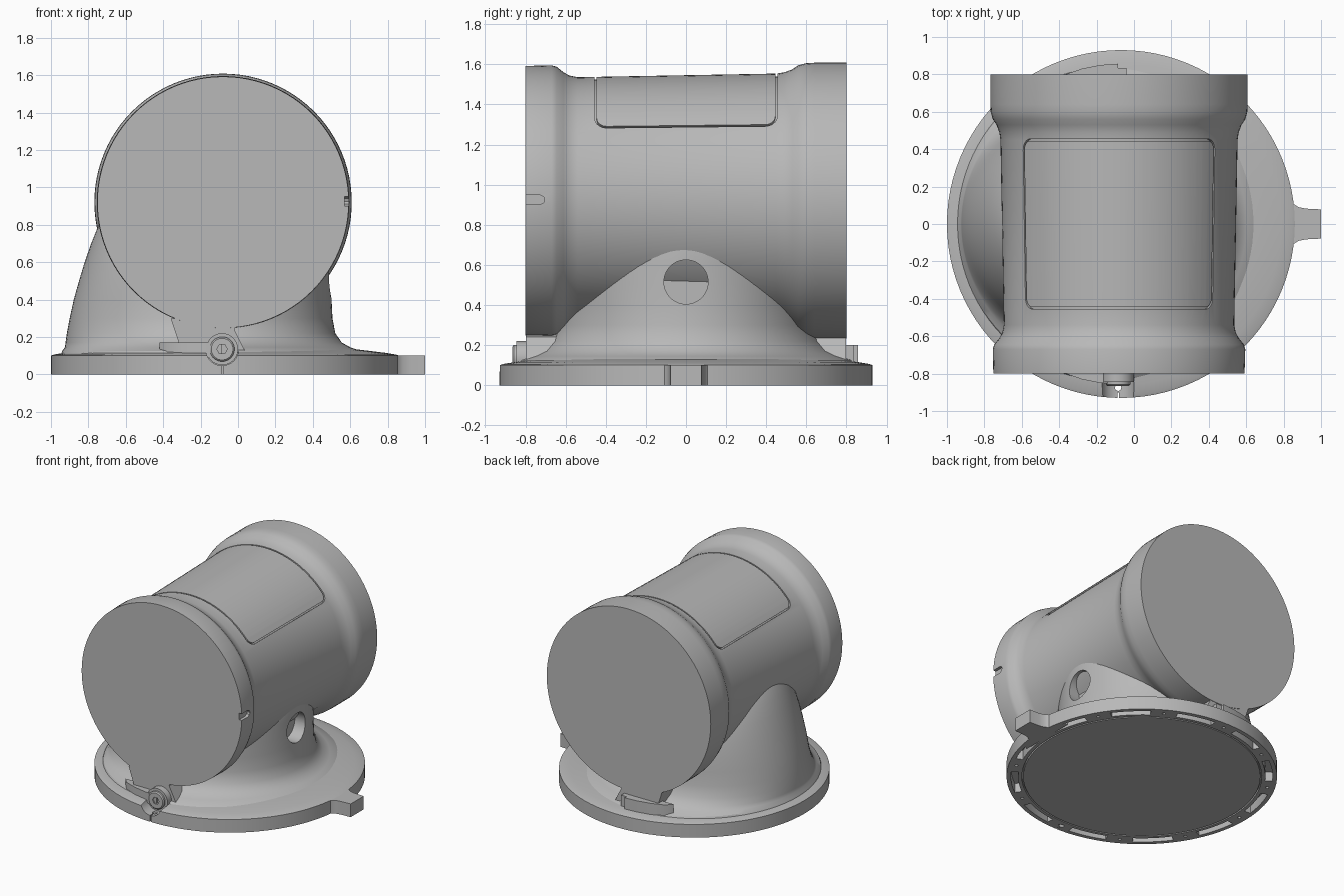
import bpy, bmesh
from math import sin, cos, pi, radians, sqrt

cube = bpy.data.objects.get("Cube")
if cube:
    bpy.data.objects.remove(cube)

grey = bpy.data.materials.new("cast grey")
grey.use_nodes = True
COLOUR = (0.48, 0.48, 0.48, 1)
grey.diffuse_color = COLOUR
grey.node_tree.nodes["Principled BSDF"].inputs["Base Color"].default_value = COLOUR

CX, CZ = -0.08, 0.92      # barrel axis
BX = -0.07                # base centre
parts = []


def loft(name, rings, wrap=False, cutter=False):
    """Skin a list of equal rings; cap the ends, or join last to first."""
    bm = bmesh.new()
    loops = [[bm.verts.new(p) for p in ring] for ring in rings]
    n = len(loops[0])
    for a, b in zip(loops, loops[1:] + (loops[:1] if wrap else [])):
        for i in range(n):
            j = (i + 1) % n
            bm.faces.new((a[i], a[j], b[j], b[i]))
    if not wrap:
        bm.faces.new(loops[0])
        bm.faces.new(loops[-1])
    bmesh.ops.recalc_face_normals(bm, faces=bm.faces)
    mesh = bpy.data.meshes.new(name)
    bm.to_mesh(mesh)
    bm.free()
    mesh.materials.append(grey)
    ob = bpy.data.objects.new(name, mesh)
    bpy.context.collection.objects.link(ob)
    ob.hide_render = cutter
    if not cutter:
        parts.append(ob)
    return ob


def circle(r, axis, pos, c, n=96):
    """Ring of radius r at pos along an axis; c is the centre in the other two."""
    pts = []
    for i in range(n):
        u, v = c[0] + r * cos(2 * pi * i / n), c[1] + r * sin(2 * pi * i / n)
        pts.append({"x": (pos, u, v), "y": (u, pos, v), "z": (u, v, pos)}[axis])
    return pts


def rod(name, r, axis, a, b, c, n=48, cutter=False):
    return loft(name, [circle(r, axis, p, c, n) for p in (a, b)], cutter=cutter)


def prism(name, outline, axis, a, b, cutter=False):
    put = {"x": lambda u, v, w: (w, u, v), "y": lambda u, v, w: (u, w, v),
           "z": lambda u, v, w: (u, v, w)}[axis]
    return loft(name, [[put(u, v, w) for u, v in outline] for w in (a, b)], cutter=cutter)


def cut(ob, *cutters):
    for c in cutters:
        mod = ob.modifiers.new("cut", "BOOLEAN")
        mod.operation = "DIFFERENCE"
        mod.solver = "EXACT"
        mod.object = c
        bpy.context.view_layer.objects.active = ob
        bpy.ops.object.modifier_apply(modifier=mod.name)
        bpy.data.objects.remove(c)


def rounded_rect(a, b, r, steps=24):
    """Rounded rectangle with subdivided sides."""
    arc = []
    for k, (sx, sy) in enumerate([(1, 1), (-1, 1), (-1, -1), (1, -1)]):
        for i in range(9):
            t = pi / 2 * (k + i / 8)
            arc.append((sx * (a - r) + r * cos(t), sy * (b - r) + r * sin(t)))
    pts = []
    for i, p in enumerate(arc):
        q = arc[(i + 1) % len(arc)]
        m = steps if i % 9 == 8 else 1
        pts += [(p[0] + (q[0] - p[0]) * k / m, p[1] + (q[1] - p[1]) * k / m) for k in range(m)]
    return pts


# Barrel with a collar at each end
profile = [(-.8, .672), (-.67, .675), (-.645, .668), (-.61, .64), (-.58, .624), (-.54, .616),
           (.45, .634), (.49, .64), (.53, .655), (.56, .675), (.6, .686), (.64, .688), (.8, .688)]
barrel = loft("barrel", [circle(r, "y", y, (CX, CZ), 96) for y, r in profile])


def on_barrel(s, y, lift):
    r = .6256 + .018 * y
    return (CX + (r + lift) * sin(s / .62), y, CZ + (r + lift) * cos(s / .62))


# Panel seam wrapped over the top of the barrel
outer = rounded_rect(.585, .455, .06)
inner = rounded_rect(.575, .445, .05)
seam = loft("seam_cutter", [[on_barrel(*o, -.014), on_barrel(*o, .02),
                             on_barrel(*i, .02), on_barrel(*i, -.014)]
                            for o, i in zip(outer, inner)], wrap=True, cutter=True)
# Index slot in the front collar, on the model's left
slot_outline = [(-.85, .9), (-.73, .9), (-.71, .91), (-.705, .925), (-.71, .94), (-.73, .95), (-.85, .95)]
slot = prism("slot_cutter", slot_outline, "x", .57, .7, cutter=True)
cut(barrel, seam, slot)

# Neck blending the base into the barrel: height, x limits, half depth
sections = [(.09, -.95, .70, .86), (.125, -.94, .66, .83), (.145, -.925, .60, .77),
            (.17, -.922, .555, .72), (.22, -.915, .52, .675), (.3, -.9, .505, .65),
            (.4, -.878, .5, .645), (.5, -.85, .497, .64), (.6, -.82, .496, .63),
            (.7, -.785, .495, .61), (.8, -.745, .48, .57), (.9, -.69, .45, .5), (1, -.6, .4, .42)]
neck = loft("neck", [[((a + b) / 2 + (b - a) / 2 * cos(2 * pi * i / 96),
                       d * sin(2 * pi * i / 96), z) for i in range(96)]
                     for z, a, b, d in sections])
cut(neck, rod("port_cutter", .11, "x", .4, .7, (0, .515), cutter=True))

# Base plate
base = loft("base_plate", [circle(r, "z", z, (BX, 0)) for r, z in
                           [(.93, 0), (.93, .1), (.915, .106), (.86, .115), (.72, .132)]])
# Groove around the underside
cut(base, loft("groove_cutter", [circle(r, "z", z, (BX, 0)) for r, z in
                                 [(.815, -.02), (.825, -.02), (.825, .02), (.815, .02)]],
               wrap=True, cutter=True))
# Slots and screw holes around the underside
for k in range(12):
    mid = radians(30 * k + 15)
    angles = [mid + radians(-9 + 3 * i) for i in range(7)]
    outline = [(BX + .9 * cos(t), .9 * sin(t)) for t in angles]
    outline += [(BX + .85 * cos(t), .85 * sin(t)) for t in reversed(angles)]
    t = mid + pi / 12
    cut(base, prism("pocket_cutter", outline, "z", -.05, .07, cutter=True),
        rod("hole_cutter", .012, "z", -.05, .04, (BX + .875 * cos(t), .875 * sin(t)), 12, True))

# Trough, drain hole and slit in front of the bolt
SX = -.085
for ob in (base, neck):
    cut(ob, rod("trough_cutter", .088, "y", -1, -.82, (SX, .135), cutter=True))
slit = [(SX - .004, -1), (SX + .004, -1), (SX + .004, -.9), (SX - .004, -.9)]
cut(base, rod("drain_cutter", .017, "z", -.1, .2, (SX, -.875), 24, True),
    prism("slit_cutter", slit, "z", -.02, .06, cutter=True))

# Handle tab with flared root
half = [(.78, .22), (.81, .2), (.83, .15), (.85, .11), (.88, .09), (.92, .082), (1, .078)]
prism("handle_tab", half + [(x, -y) for x, y in reversed(half)], "z", 0, .1)

# Clamp bolt with hex socket
rod("bolt_washer", .085, "y", -.845, -.78, (SX, .135))
head = loft("bolt_head", [circle(r, "y", y, (SX, .135), 48) for y, r in
                          [(-.865, .058), (-.858, .066), (-.83, .066)]])
cut(head, rod("hex_cutter", .028, "y", -.9, -.845, (SX, .135), 6, True))

# Feet under the collars, and lips on the base beside them
foot = [(-.36, .3), (-.33, .21), (-.3, .12), (.04, .12), (-.02, .24), (0, .3)]
lip = [(-.42, .75), (-.38, .795), (-.28, .83), (-.18, .85), (-.085, .857),
       (-.085, .835), (-.04, .835), (-.04, .75)]
for side, s, top in (("front", -1, .17), ("back", 1, .2)):
    prism(side + "_foot", foot, "y", s * .62, s * .797)
    prism(side + "_lip", [(x, s * y) for x, y in lip], "z", .09, top)

# Smooth shading with sharp edges kept
bpy.ops.object.select_all(action="DESELECT")
for ob in parts:
    ob.select_set(True)
bpy.context.view_layer.objects.active = parts[0]
bpy.ops.object.shade_smooth_by_angle(angle=radians(30))
